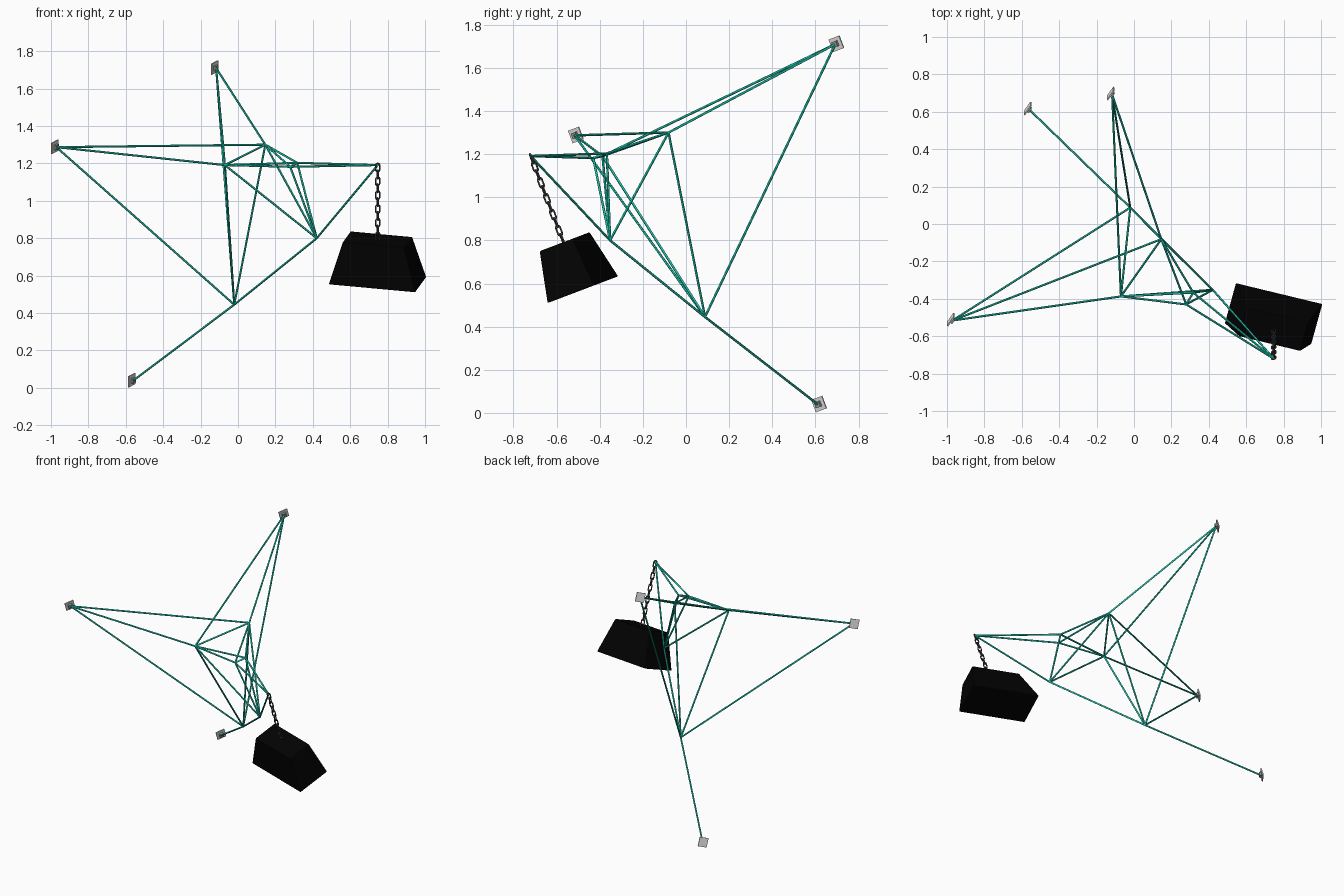
import bpy, bmesh, math
from mathutils import Vector, Matrix

if "Cube" in bpy.data.objects:
    bpy.data.objects.remove(bpy.data.objects["Cube"])


def material(name, rgb):
    m = bpy.data.materials.new(name)
    m.diffuse_color = (*rgb, 1)
    m.use_nodes = True
    m.node_tree.nodes["Principled BSDF"].inputs["Base Color"].default_value = m.diffuse_color
    return m


TEAL = material("teal paint", (0.014, 0.62, 0.46))
GREY = material("plate grey", (0.80, 0.80, 0.80))
DARK_GREY = material("bracket grey", (0.33, 0.33, 0.33))
STEEL = material("chain steel", (0.06, 0.06, 0.06))
BLACK = material("weight black", (0.0008, 0.0008, 0.0008))


def finish(name, bm, mat, smooth=False):
    bmesh.ops.recalc_face_normals(bm, faces=bm.faces)
    me = bpy.data.meshes.new(name)
    bm.to_mesh(me)
    bm.free()
    for p in me.polygons:
        p.use_smooth = smooth
    me.materials.append(mat)
    ob = bpy.data.objects.new(name, me)
    bpy.context.collection.objects.link(ob)
    return ob


def frame(x, y, z, origin):
    """Matrix with the given axes and origin."""
    m = Matrix((x, y, z)).transposed().to_4x4()
    m.translation = origin
    return m


# Joints of the truss: A, B, C sit on the wall, H carries the weight
N = {k: Vector(v) for k, v in {
    "A": (-0.117, 0.692, 1.710), "B": (-0.971, -0.516, 1.287),
    "C": (-0.560, 0.612, 0.039), "D": (0.146, -0.081, 1.300),
    "E": (-0.070, -0.387, 1.191), "F": (-0.020, 0.088, 0.445),
    "G": (0.421, -0.352, 0.800), "H": (0.747, -0.720, 1.191),
    "I": (0.317, -0.367, 1.203), "J": (0.279, -0.430, 1.182)}.items()}
BARS = ("AD AE AF BD BE BF CF FD FE FG DE DG EG DI DJ EI EJ "
        "IJ IG JG HI HJ HG").split()
R = 0.0056

# Truss bars
for a, b in BARS:
    d = N[b] - N[a]
    bm = bmesh.new()
    bmesh.ops.create_cone(
        bm, cap_ends=True, segments=12, radius1=R, radius2=R, depth=d.length,
        matrix=Matrix.Translation((N[a] + N[b]) / 2)
        @ d.to_track_quat('Z', 'Y').to_matrix().to_4x4())
    ob = finish("truss_bar_" + (a + b).lower(), bm, TEAL, True)
    bpy.context.view_layer.objects.active = ob
    ob.select_set(True)
    bpy.ops.object.shade_smooth_by_angle()
    ob.select_set(False)

# Small balls closing the bar ends
bm = bmesh.new()
for p in N.values():
    bmesh.ops.create_icosphere(bm, subdivisions=2, radius=R * 1.1,
                               matrix=Matrix.Translation(p))
finish("truss_joints", bm, TEAL, True)

# Hanging direction (the whole model leans) and wall normal
up = Vector((0, -0.355, 0.935)).normalized()
n = (N["B"] - N["A"]).cross(N["C"] - N["A"]).normalized()
side = up.cross(n).normalized()
wall_up = n.cross(side)

# Wall plates with a small bracket on each
for k in "ABC":
    for name, size, thick, off, mat in (
            ("wall_plate_", 0.062, 0.007, -0.010, GREY),
            ("wall_bracket_", 0.027, 0.014, 0.0, DARK_GREY)):
        bm = bmesh.new()
        bmesh.ops.create_cube(bm, size=1, matrix=frame(
            side, wall_up, n, N[k] + n * off)
            @ Matrix.Diagonal((size, size, thick, 1)))
        finish(name + k.lower(), bm, mat)


def chain_link(name, m, straight=0.027, width=0.0105, wire=0.0042):
    """Stadium shaped link, long axis on local z, flat in local xz."""
    bm = bmesh.new()
    rings = []
    for i in range(16):
        a = 2 * math.pi * (i + 0.5) / 16
        c, s = math.cos(a), math.sin(a)
        mid = Vector((width * c, 0, width * s + math.copysign(straight / 2, s)))
        out = Vector((c, 0, s))
        rings.append([bm.verts.new(m @ (mid + wire * (
            out * math.cos(t) + Vector((0, math.sin(t), 0)))))
            for t in (2 * math.pi * j / 8 for j in range(8))])
    for i in range(16):
        p, q = rings[i], rings[(i + 1) % 16]
        for j in range(8):
            bm.faces.new((p[j], p[j - 1], q[j - 1], q[j]))
    finish(name, bm, STEEL, True)


# Chain: links alternate by a quarter turn
x_axis = Vector((1, 0, 0))
hang = frame(x_axis, up.cross(x_axis), up, N["H"])
LINKS, PITCH = 11, 0.0395
for i in range(LINKS):
    chain_link("chain_link_%02d" % (i + 1),
               hang @ Matrix.Translation((0, 0, -0.014 - i * PITCH))
               @ Matrix.Rotation(math.radians(15 + 90 * (i % 2)), 4, 'Z'))

# Weight: tapered block hanging under the chain
bm = bmesh.new()
bmesh.ops.create_cube(bm, size=1)
for v in bm.verts:
    k = 0.71 if v.co.z > 0 else 1.0
    v.co = Vector((v.co.x * 0.480 * k, v.co.y * 0.240 * k, v.co.z * 0.238))
bmesh.ops.bevel(bm, geom=bm.edges[:], offset=0.006, segments=2,
                affect='EDGES', profile=0.5)
bm.transform(hang @ Matrix.Translation((-0.001, 0.006, -0.546))
             @ Matrix.Rotation(math.radians(-14.5), 4, 'Z'))
finish("hanging_weight", bm, BLACK)
